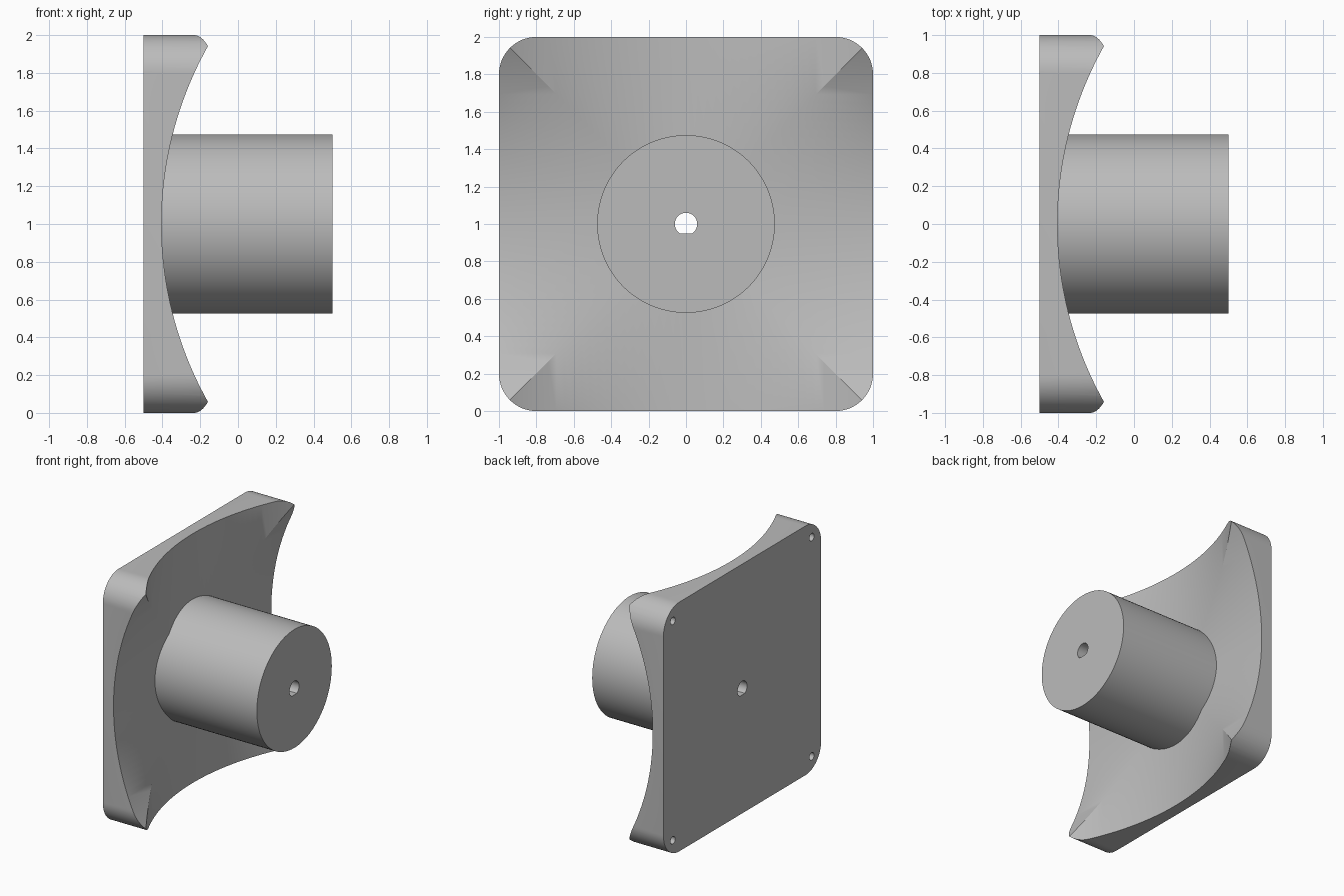
import bpy, bmesh, math
from mathutils import Matrix

cube = bpy.data.objects.get("Cube")
if cube:
    bpy.data.objects.remove(cube, do_unlink=True)

MID = 1.0            # height of the centre axis
BACK, FRONT = -0.5, 0.5
SCOOP_R = 1.926      # radius of the two crossing scoops
SCOOP_X = -0.405     # deepest point of the scoops

grey = bpy.data.materials.new("light grey")
grey.use_nodes = True
colour = (0.5, 0.5, 0.5, 1)
grey.diffuse_color = colour
grey.node_tree.nodes["Principled BSDF"].inputs["Base Color"].default_value = colour


def prism(name, outline, x0, x1):
    """Extrude a (y, z) outline along x, with z measured from the centre axis."""
    bm = bmesh.new()
    face = bm.faces.new([bm.verts.new((x0, y, z + MID)) for y, z in outline])
    new = bmesh.ops.extrude_face_region(bm, geom=[face])["geom"]
    verts = [v for v in new if isinstance(v, bmesh.types.BMVert)]
    bmesh.ops.translate(bm, verts=verts, vec=(x1 - x0, 0, 0))
    bmesh.ops.recalc_face_normals(bm, faces=bm.faces)
    return finish(name, bm)


def finish(name, bm):
    mesh = bpy.data.meshes.new(name)
    bm.to_mesh(mesh)
    bm.free()
    mesh.materials.append(grey)
    obj = bpy.data.objects.new(name, mesh)
    bpy.context.collection.objects.link(obj)
    return obj


def arc(cy, cz, r, start, end, n):
    return [(cy + r * math.cos(a), cz + r * math.sin(a))
            for a in (start + (end - start) * i / n for i in range(n + 1))]


def circle(cy, cz, r, n):
    return arc(cy, cz, r, 0, math.tau, n)[:-1]


def scoop(name, axis):
    """Large cylinder lying across the plate along y or z."""
    bm = bmesh.new()
    bmesh.ops.create_cone(bm, cap_ends=True, segments=256, radius1=SCOOP_R,
                          radius2=SCOOP_R, depth=4)
    if axis == "y":
        bm.transform(Matrix.Rotation(math.pi / 2, 4, "X"))
    bm.transform(Matrix.Translation((SCOOP_X + SCOOP_R, 0, MID)))
    return finish(name, bm)


def cut(target, cutter):
    mod = target.modifiers.new("cut", "BOOLEAN")
    mod.operation = "DIFFERENCE"
    mod.solver = "EXACT"
    mod.object = cutter
    bpy.context.view_layer.objects.active = target
    bpy.ops.object.modifier_apply(modifier=mod.name)


# Square plate with rounded corners
corners = [(0.8, 0.8), (-0.8, 0.8), (-0.8, -0.8), (0.8, -0.8)]
outline = []
for i, (cy, cz) in enumerate(corners):
    outline += arc(cy, cz, 0.2, i * math.pi / 2, (i + 1) * math.pi / 2, 16)
plate = prism("plate", outline, BACK, 0.1)

# Round hub on the front of the plate
hub = prism("hub", circle(0, 0, 0.475, 96), -0.47, FRONT)

# Cutters: crossing scoops, flat-bottomed shaft hole, blind screw holes
flat = math.asin(-0.05 / 0.06)
shaft = prism("shaft_cutter", arc(0, 0, 0.06, flat, math.pi - flat, 32), -1, 1)
cutters = [scoop("scoop_cutter_y", "y"), scoop("scoop_cutter_z", "z"), shaft]
for sy in (-1, 1):
    for sz in (-1, 1):
        cutters.append(prism("screw_cutter", circle(sy * 0.88, sz * 0.88, 0.03, 24),
                             BACK - 0.1, BACK + 0.2))
for cutter in cutters:
    cut(plate, cutter)
cut(hub, shaft)
for cutter in cutters:
    bpy.data.objects.remove(cutter, do_unlink=True)

# Smooth curves with sharp edges kept
for obj in (plate, hub):
    bpy.ops.object.select_all(action="DESELECT")
    obj.select_set(True)
    bpy.context.view_layer.objects.active = obj
    bpy.ops.object.shade_smooth_by_angle(angle=math.radians(30))
